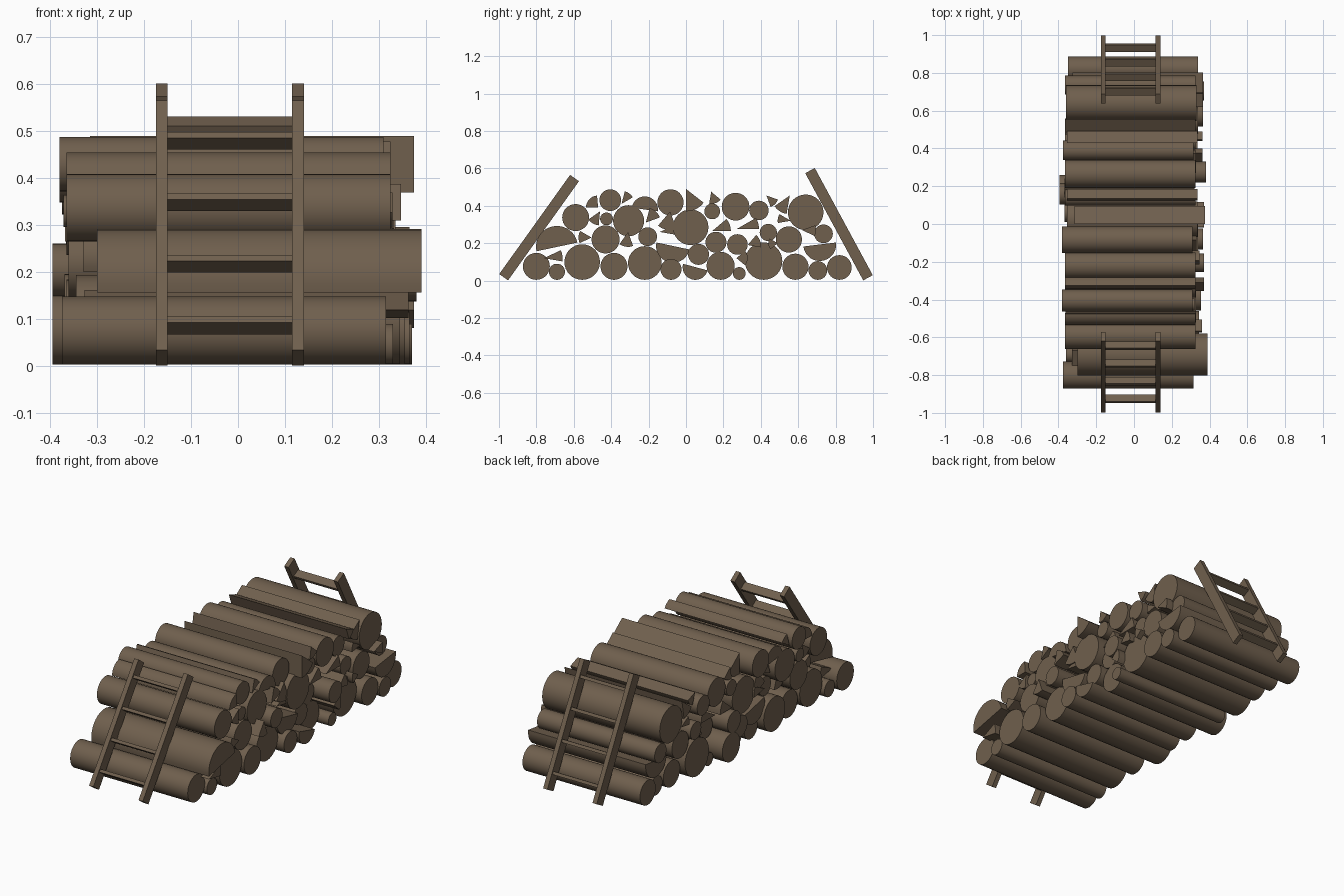
import bpy
import bmesh
import random
from math import radians, cos, sin
from mathutils import Vector

random.seed(4)
cube = bpy.data.objects.get("Cube")
if cube:
    bpy.data.objects.remove(cube, do_unlink=True)

# One weathered wood colour
wood = bpy.data.materials.new("weathered_wood")
wood.use_nodes = True
colour = (0.16, 0.115, 0.075, 1)
wood.diffuse_color = colour
wood.node_tree.nodes["Principled BSDF"].inputs["Base Color"].default_value = colour


def prism(name, outline, x_min, x_max):
    """Extrude a (y, z) outline along x, smooth on curves, sharp at corners."""
    bm = bmesh.new()
    face = bm.faces.new([bm.verts.new((x_min, y, z)) for y, z in outline])
    result = bmesh.ops.extrude_face_region(bm, geom=[face])
    moved = [v for v in result["geom"] if isinstance(v, bmesh.types.BMVert)]
    bmesh.ops.translate(bm, verts=moved, vec=(x_max - x_min, 0, 0))
    bmesh.ops.recalc_face_normals(bm, faces=bm.faces)
    for f in bm.faces:
        f.smooth = True
    for e in bm.edges:
        e.smooth = e.calc_face_angle(0) < radians(30)
    mesh = bpy.data.meshes.new(name)
    bm.to_mesh(mesh)
    bm.free()
    mesh.materials.append(wood)
    obj = bpy.data.objects.new(name, mesh)
    bpy.context.collection.objects.link(obj)
    return obj


def arc(y, z, radius, start, span, steps):
    angles = [radians(start + span * i / steps) for i in range(steps + 1)]
    return [(y + radius * cos(a), z + radius * sin(a)) for a in angles]


def lengthwise(shift):
    """End positions of a log, with a random shift if none is given."""
    if shift is None:
        shift = random.uniform(-0.03, 0.03)
    return shift - 0.345, shift + 0.345


def round_log(name, y, z, radius, shift=None):
    prism(name, arc(y, z, radius, 0, 360, 32)[:-1], *lengthwise(shift))


def split_log(name, y, z, radius, start, span, shift=None):
    """Pie-shaped piece; a span of half a turn gives a half log."""
    outline = arc(y, z, radius, start, span, max(4, span // 10))
    if span < 180:
        outline.append((y, z))
    prism(name, outline, *lengthwise(shift))


# Bottom row rests on the ground: y, radius, shift
bottom_row = [
    (-0.80, 0.072, -0.03), (-0.69, 0.043, -0.015), (-0.555, 0.095, 0.0),
    (-0.385, 0.072, 0.01), (-0.22, 0.09, -0.02), (-0.08, 0.056, 0.02),
    (0.185, 0.075, -0.05), (0.285, 0.034, 0.01), (0.415, 0.1, -0.01),
    (0.585, 0.07, 0.02), (0.705, 0.05, 0.025), (0.82, 0.066, -0.005),
]
for i, (y, radius, shift) in enumerate(bottom_row):
    round_log(f"bottom_log_{i}", y, radius + 0.004, radius, shift)

# Upper rows: y, z, radius, shift
upper_rows = [
    (-0.43, 0.22, 0.075), (-0.205, 0.235, 0.05, 0.025), (0.067, 0.14, 0.056),
    (0.16, 0.205, 0.056, -0.05), (0.275, 0.193, 0.055, 0.035),
    (0.55, 0.22, 0.07), (0.44, 0.257, 0.046), (0.735, 0.25, 0.05, -0.02),
    (-0.59, 0.337, 0.072, -0.02), (-0.425, 0.33, 0.034),
    (-0.307, 0.32, 0.083, -0.02), (0.025, 0.285, 0.095, -0.01),
    (0.14, 0.37, 0.042, -0.02), (0.64, 0.365, 0.095, -0.015),
    (-0.405, 0.43, 0.058, -0.035), (-0.083, 0.418, 0.07, -0.035),
    (0.265, 0.395, 0.074, -0.02), (0.39, 0.375, 0.052, -0.03),
]
for i, log in enumerate(upper_rows):
    round_log(f"upper_log_{i}", *log)

# Half logs: y, z, radius, start angle, shift
half_logs = [
    (-0.69, 0.18, 0.112, 12, 0.045), (-0.07, 0.185, 0.09, 168, None),
    (0.715, 0.193, 0.088, 187, 0.02), (0.05, 0.072, 0.068, 165, None),
    (-0.22, 0.38, 0.07, -8, -0.02),
]
for i, (y, z, radius, start, shift) in enumerate(half_logs):
    split_log(f"half_log_{i}", y, z, radius, start, 180, shift)

# Split wedges between the logs: y, z, radius, start angle, span, shift
wedges = [
    (-0.76, 0.12, 0.1, -10, 35), (-0.505, 0.23, 0.07, 150, 55),
    (-0.47, 0.39, 0.065, 95, 85, -0.02), (-0.46, 0.37, 0.075, 215, 50),
    (-0.345, 0.41, 0.07, 30, 45, -0.02), (-0.215, 0.31, 0.08, 20, 55),
    (-0.085, 0.37, 0.1, 230, 60), (-0.14, 0.26, 0.09, -10, 35),
    (0, 0.49, 0.12, -90, 52, 0.03), (0.135, 0.475, 0.065, -100, 60, -0.01),
    (0.14, 0.265, 0.1, 0, 40), (0.27, 0.275, 0.12, 0, 30),
    (0.43, 0.455, 0.065, -70, 50, -0.01), (0.555, 0.455, 0.1, 215, 45, -0.02),
    (0.27, 0.12, 0.06, -40, 80, 0.03), (-0.31, 0.26, 0.08, 235, 55),
    (0.62, 0.27, 0.075, -25, 45), (0.33, 0.19, 0.07, -10, 60),
    (0.49, 0.2, 0.05, 150, 70), (0.56, 0.32, 0.07, 150, 40),
]
for i, wedge in enumerate(wedges):
    split_log(f"wedge_{i}", *wedge)


def bar(name, start, end, thickness, x_min, x_max):
    """Rectangular bar seen side-on, running from start to end."""
    along = (end - start).normalized()
    side = Vector((-along.y, along.x)) * thickness / 2
    corners = [start - side, end - side, end + side, start + side]
    prism(name, [tuple(c) for c in corners], x_min, x_max)


def ladder(name, foot, top):
    """Leaning end support with two rails and four rungs."""
    foot, top = Vector(foot), Vector(top)
    along = (top - foot).normalized()
    bar(name + "_right_rail", foot, top, 0.058, -0.175, -0.15)
    bar(name + "_left_rail", foot, top, 0.058, 0.115, 0.14)
    for i in range(4):
        middle = foot.lerp(top, 0.13 + i * 0.247)
        half = along * 0.008
        bar(f"{name}_rung_{i}", middle - half, middle + half, 0.043, -0.15, 0.115)


ladder("front_support", (-0.975, 0.018), (-0.596, 0.548))
ladder("back_support", (0.973, 0.015), (0.663, 0.588))
